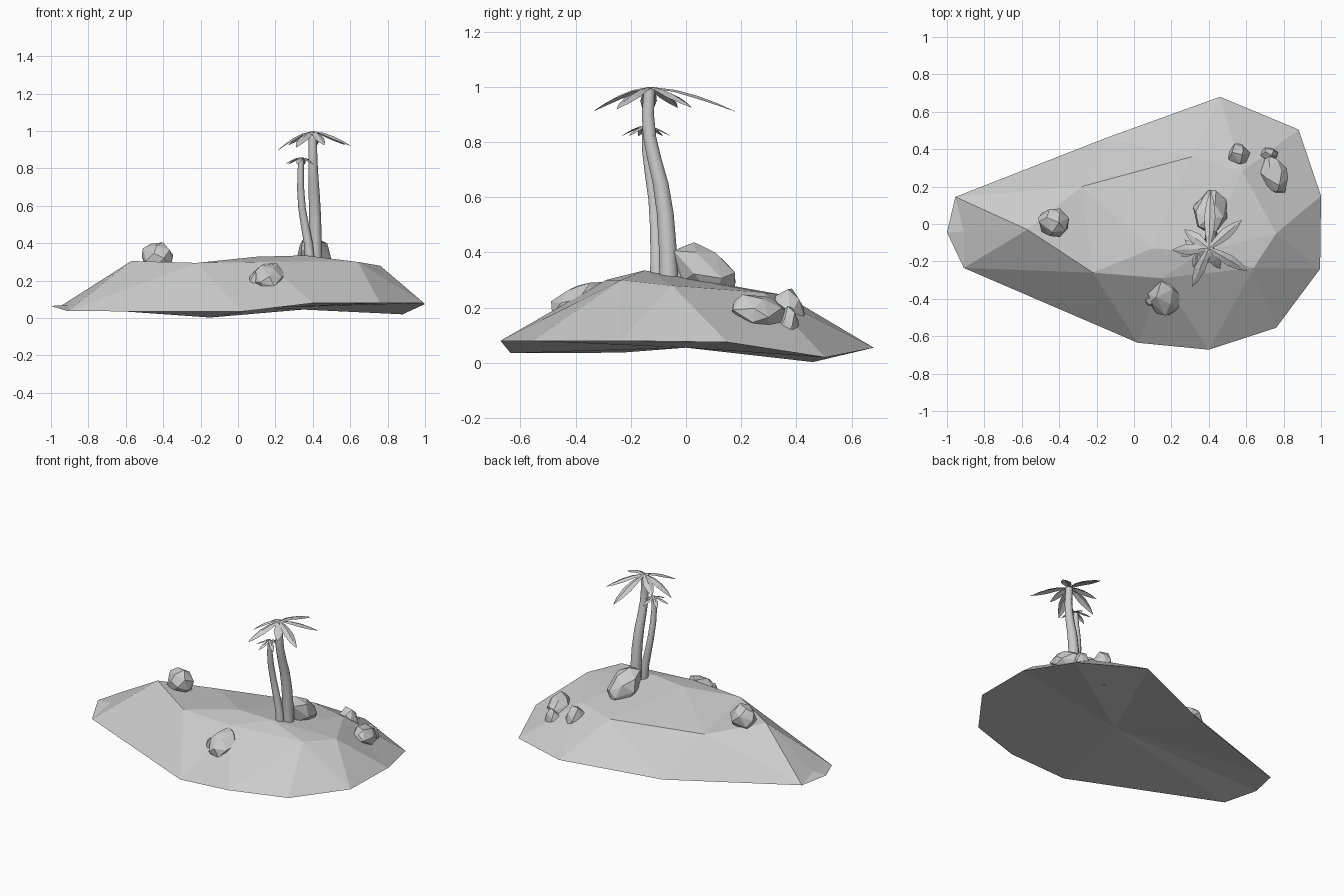
import bpy, bmesh, math, random
from mathutils import Vector, Euler
from mathutils.geometry import delaunay_2d_cdt

if "Cube" in bpy.data.objects:
    bpy.data.objects.remove(bpy.data.objects["Cube"])

random.seed(4)
grey = bpy.data.materials.new("plain_grey")
grey.diffuse_color = (0.6, 0.6, 0.6, 1)
grey.use_nodes = True
grey.node_tree.nodes["Principled BSDF"].inputs["Base Color"].default_value = grey.diffuse_color


def finish(bm, name, smooth=False, fix=True):
    if fix:
        bmesh.ops.recalc_face_normals(bm, faces=bm.faces)
    for f in bm.faces:
        f.smooth = smooth and len(f.verts) == 4
    me = bpy.data.meshes.new(name)
    bm.to_mesh(me)
    bm.free()
    me.materials.append(grey)
    ob = bpy.data.objects.new(name, me)
    bpy.context.collection.objects.link(ob)
    return ob


# island: shoreline rim, hilltop points, and the creases joining them
rim = [(-1, -.045, .065), (-.91, -.235, .037), (.02, -.635, .035), (.40, -.672, .08),
       (.76, -.555, .08), (.995, -.24, .08), (1, .15, .075), (.88, .505, .02),
       (.46, .68, .055), (-.15, .46, .003), (-.955, .145, .06)]
hill = [(-.57, -.03, .305), (-.22, -.26, .295), (.15, -.29, .30), (.64, -.235, .30),
        (.76, -.05, .28), (.58, .28, .255), (.31, .36, .245), (-.28, .20, .24),
        (.10, -.13, .328), (.36, -.15, .335), (-.91, -.04, .07)]
pts = rim + hill
n = len(rim)
creases = [(10, 11), (11, 12), (12, 13), (13, 14), (14, 15), (15, 6), (1, 12), (1, 11),
           (17, 18), (18, 9), (18, 10), (17, 8), (16, 8), (11, 18)]
edges = [(i, (i + 1) % n) for i in range(n)] + creases
res = delaunay_2d_cdt([Vector(p[:2]) for p in pts], edges, [], 1, 1e-5)
bm = bmesh.new()
vs = []
for co, src in zip(res[0], res[3]):
    vs.append(bm.verts.new(pts[src[0]] if src else (co.x, co.y, .3)))
for f in res[2]:
    bm.faces.new([vs[i] for i in f])
under = bm.verts.new((.15, 0, .055))
for e in [e for e in bm.edges if e.is_boundary]:
    bm.faces.new((e.verts[0], e.verts[1], under))
finish(bm, "island")


# palm trunks: rings along a bent path
def trunk(name, path, sides=10):
    bm = bmesh.new()
    rings = []
    for x, y, z, r in path:
        rings.append([bm.verts.new((x + r * math.cos(a), y + r * math.sin(a), z))
                      for a in (2 * math.pi * i / sides for i in range(sides))])
    for a, b in zip(rings, rings[1:]):
        for i in range(sides):
            j = (i + 1) % sides
            bm.faces.new((a[i], a[j], b[j], b[i]))
    bm.faces.new(rings[0][::-1])
    bm.faces.new(rings[-1])
    finish(bm, name, True)


trunk("tall_palm_trunk", [(.415, -.062, .27, .036), (.414, -.065, .40, .034), (.412, -.075, .54, .032),
                          (.408, -.092, .65, .030), (.404, -.115, .74, .027), (.401, -.132, .82, .025),
                          (.40, -.138, .90, .023), (.40, -.132, .995, .021)])
trunk("short_palm_trunk", [(.388, -.105, .27, .027), (.376, -.106, .40, .024), (.357, -.110, .50, .022),
                           (.342, -.117, .59, .020), (.335, -.132, .69, .019), (.335, -.143, .77, .017),
                           (.337, -.145, .85, .015)])


# palm leaves: tapered, drooping strips folded along the middle
def crown(name, centre, tips, wide):
    bm = bmesh.new()
    c = Vector(centre)
    for tip in tips:
        d = Vector(tip) - c
        side = Vector((-d.y, d.x, 0)).normalized()
        rows = []
        for t, w in ((0, .25), (.3, .8), (.55, 1), (.8, .65), (1, .04)):
            mid = c + Vector((d.x * t, d.y * t, d.z * t ** 1.7))
            fold = Vector((0, 0, -.35 * wide * w))
            rows.append([bm.verts.new(p) for p in
                         (mid - side * w * wide + fold, mid, mid + side * w * wide + fold)])
        for a, b in zip(rows, rows[1:]):
            bm.faces.new((a[0], b[0], b[1], a[1]))
            bm.faces.new((a[1], b[1], b[2], a[2]))
    finish(bm, name, fix=False)


crown("tall_palm_leaves", (.40, -.13, 1.0),
      [(.41, .18, .91), (.575, .02, .925), (.605, -.25, .92), (.31, -.335, .912),
       (.205, -.14, .89), (.27, -.03, .925), (.46, -.24, .925)], .03)
crown("short_palm_leaves", (.337, -.145, .86),
      [(.337 + .09 * math.cos(a), -.145 + .09 * math.sin(a), .822)
       for a in (math.pi * i / 3 + .3 for i in range(6))], .014)


# rocks: convex hulls of jittered points spread over an ellipsoid
def rock(name, centre, size, tilt=(0, 0, 0), count=20):
    bm = bmesh.new()
    rot = Euler([math.radians(a) for a in tilt])
    for i in range(count):
        h = 1 - 2 * (i + .5) / count
        a = i * 2.39996 + random.uniform(-.25, .25)
        r = math.sqrt(1 - h * h)
        p = Vector((r * math.cos(a), r * math.sin(a), h)) * random.uniform(.93, 1.08)
        p = Vector(u * s for u, s in zip(p, size))
        p.rotate(rot)
        bm.verts.new(p + Vector(centre))
    hull = bmesh.ops.convex_hull(bm, input=bm.verts[:])
    loose = [v for v in bm.verts if not v.link_faces]
    bmesh.ops.delete(bm, geom=loose, context='VERTS')
    finish(bm, name)


rock("large_rock", (.405, .065, .335), (.097, .135, .085), (-35, 0, 0))
rock("left_rock", (-.43, .008, .325), (.092, .08, .085))
rock("front_rock", (.165, -.395, .22), (.095, .115, .058), (28, 0, 0))
rock("front_pebble", (.09, -.41, .20), (.032, .032, .05))
rock("back_rock", (.56, .365, .155), (.072, .068, .125))
rock("right_rock", (.75, .265, .185), (.075, .11, .062), (-12, 20, 12))
rock("right_pebble", (.72, .37, .12), (.05, .042, .09))
